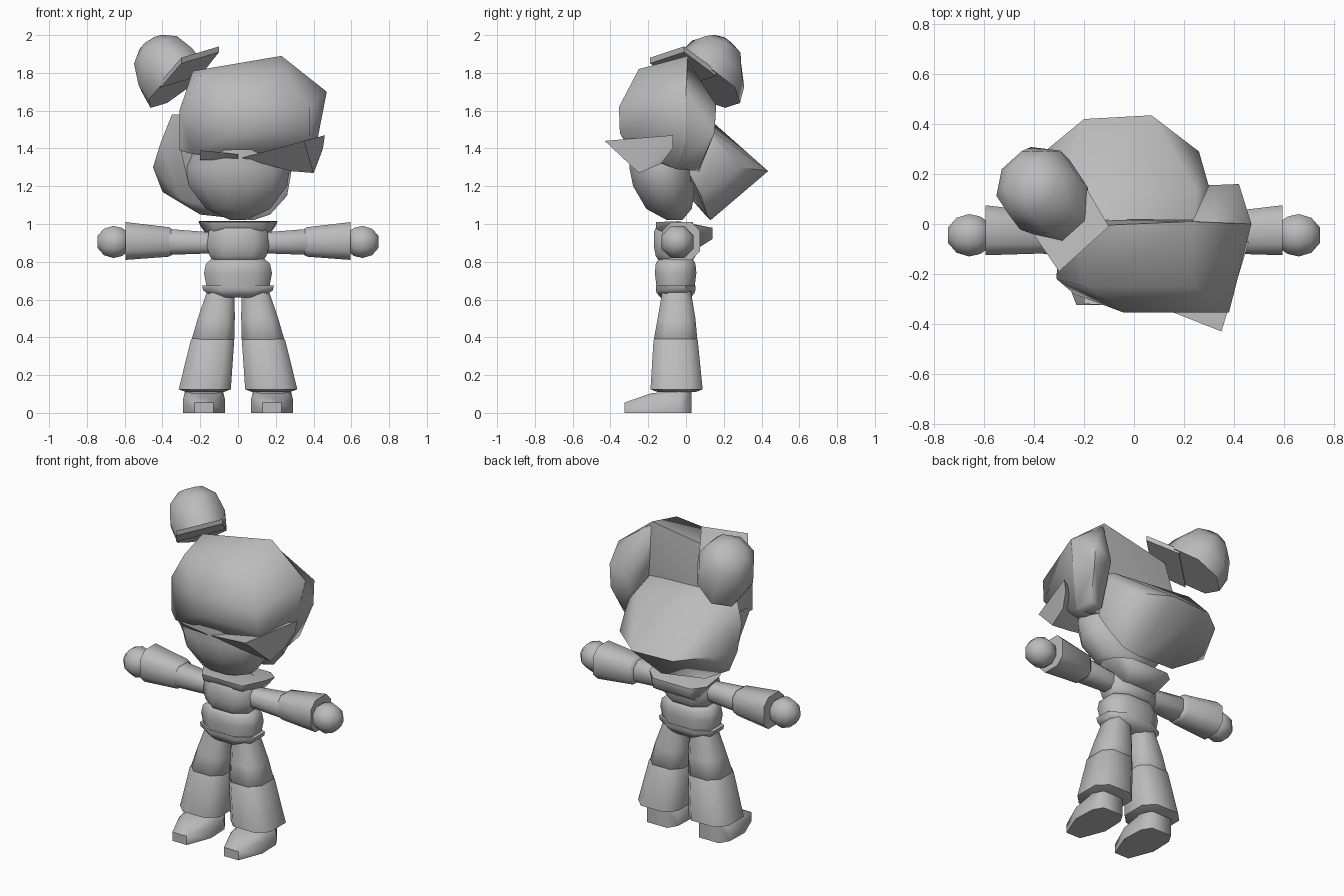
import bpy, bmesh, math
from mathutils import Vector, Matrix

mat = bpy.data.materials.new("plain grey")
mat.diffuse_color = (0.5, 0.5, 0.5, 1)


def finish(name, bm, angle=50):
    bmesh.ops.recalc_face_normals(bm, faces=bm.faces)
    me = bpy.data.meshes.new(name)
    bm.to_mesh(me)
    bm.free()
    me.materials.append(mat)
    ob = bpy.data.objects.new(name, me)
    bpy.context.collection.objects.link(ob)
    bpy.ops.object.select_all(action='DESELECT')
    ob.select_set(True)
    bpy.context.view_layer.objects.active = ob
    bpy.ops.object.shade_smooth_by_angle(angle=math.radians(angle))
    return ob


def hull(name, pts, angle=62):
    bm = bmesh.new()
    for p in pts:
        bm.verts.new(p)
    res = bmesh.ops.convex_hull(bm, input=bm.verts[:])
    junk = {g for g in res["geom_interior"] + res["geom_unused"]
            if isinstance(g, bmesh.types.BMVert) and g.is_valid}
    if junk:
        bmesh.ops.delete(bm, geom=list(junk), context='VERTS')
    return finish(name, bm, angle)


def loft(name, rings, axis='z', n=8, matrix=None, angle=60, power=1.0):
    """rings: (cx, cy, cz, radius a, radius b), joined and capped; power < 1 is squarer"""
    bm = bmesh.new()
    k = 1 / math.cos(math.pi / n)

    def shape(v):
        return math.copysign(abs(k * v) ** power, v)

    loops = []
    for cx, cy, cz, a, b in rings:
        row = []
        for i in range(n):
            t = 2 * math.pi * (i + 0.5) / n
            u, v = a * shape(math.cos(t)), b * shape(math.sin(t))
            off = Vector((u, v, 0)) if axis == 'z' else Vector((0, u, v))
            row.append(bm.verts.new(Vector((cx, cy, cz)) + off))
        loops.append(row)
    for r0, r1 in zip(loops, loops[1:]):
        for i in range(n):
            j = (i + 1) % n
            bm.faces.new((r0[i], r0[j], r1[j], r1[i]))
    bm.faces.new(loops[0])
    bm.faces.new(loops[-1])
    if matrix:
        bm.transform(matrix)
    return finish(name, bm, angle)


def both(pts):
    return [(s * x, y, z) for x, y, z in pts for s in (1, -1)]


# Face
loft("face", [(0, -0.06, 1.02, 0.04, 0.04), (0, -0.09, 1.08, 0.17, 0.12),
              (0, -0.115, 1.2, 0.26, 0.165), (0, -0.125, 1.3, 0.275, 0.175),
              (0, -0.12, 1.45, 0.24, 0.17)], n=12)

# Hair: front mass, bulge behind its left side, back lobe, fringe points
hull("front_hair", [
    (-0.24, -0.01, 1.81), (0.23, 0.01, 1.89), (-0.2, -0.25, 1.78), (0.24, -0.25, 1.82),
    (0.47, 0.0, 1.70), (0.42, 0.0, 1.45), (0.25, 0.02, 1.5),
    (-0.04, -0.355, 1.62), (0.38, -0.355, 1.62), (-0.04, -0.35, 1.48), (0.38, -0.35, 1.48),
    (-0.31, -0.22, 1.6), (-0.31, -0.22, 1.39), (-0.3, 0.0, 1.6), (-0.28, 0.02, 1.4),
    (-0.24, -0.28, 1.37), (0.35, -0.28, 1.38), (0.39, -0.05, 1.29)])
hull("side_hair", [
    (0.23, 0.0, 1.88), (0.47, 0.0, 1.70), (0.42, 0.16, 1.63), (0.42, 0.15, 1.48),
    (0.3, 0.155, 1.55), (0.24, 0.01, 1.6), (0.39, -0.05, 1.29), (0.3, 0.07, 1.28),
    (0.38, 0.07, 1.3), (0.28, -0.05, 1.3)])
hull("back_hair", [
    (-0.35, 0.0, 1.58), (-0.3, 0.13, 1.55), (0.25, 0.13, 1.5), (0.3, 0.15, 1.43),
    (0.24, 0.0, 1.56), (0.26, 0.29, 1.3), (0.07, 0.435, 1.28), (-0.2, 0.42, 1.28),
    (-0.45, 0.13, 1.3), (-0.37, 0.28, 1.3), (-0.4, 0.14, 1.17), (-0.2, 0.1, 1.05),
    (0.08, 0.13, 1.02), (0.17, 0.11, 1.05), (0.26, 0.08, 1.15), (0.28, 0.02, 1.26),
    (-0.41, 0.03, 1.43), (-0.3, 0.03, 1.13)])
hull("large_fringe_point", [
    (0.35, -0.43, 1.44), (0.46, -0.07, 1.47), (0.45, -0.07, 1.40), (0.4, -0.25, 1.27),
    (0.42, -0.13, 1.32), (0.28, -0.25, 1.28), (0.02, -0.3, 1.35), (0.18, -0.34, 1.38)])
hull("small_fringe_point", [
    (-0.2, -0.32, 1.39), (-0.2, -0.27, 1.34), (0.0, -0.33, 1.37), (0.0, -0.29, 1.34)])
hull("side_lock", [
    (-0.31, -0.21, 1.42), (-0.3, -0.05, 1.42), (-0.26, -0.15, 1.2), (-0.25, -0.05, 1.2),
    (-0.24, -0.2, 1.4), (-0.24, -0.05, 1.4)])

# Tilted cap on the head: its local x runs along the visor's edge
up = Vector((-0.51, 0.30, 0.81)).normalized()
across = Vector((0.2, 0.18, 0.06))
across = (across - up * across.dot(up)).normalized()
tilt = Matrix((across, up.cross(across), up)).transposed().to_4x4()
place = Matrix.Translation((-0.33, 0.105, 1.755)) @ tilt
loft("cap_crown", [(0, 0.01, -0.015, 0.145, 0.2), (0, 0.01, 0.08, 0.16, 0.185),
                   (0, 0, 0.19, 0.135, 0.135), (0, 0, 0.25, 0.07, 0.07)], matrix=place)


def on_brim(x, y):
    return 1.94 + 0.63 * (x + 0.1) - 0.37 * (y + 0.01)


hull("cap_visor", [(x, y, on_brim(x, y) + dz) for dz in (-0.03, 0.0)
                   for x, y in ((-0.1, -0.01), (-0.3, -0.19), (-0.41, -0.03), (-0.2, 0.16))], 30)

# Torso
loft("chest", [(0, -0.055, 0.8, 0.13, 0.085), (0, -0.055, 0.83, 0.15, 0.105),
               (0, -0.055, 0.88, 0.165, 0.115), (0, -0.055, 0.96, 0.155, 0.115),
               (0, -0.055, 1.01, 0.12, 0.09)], power=0.8)
loft("waist", [(0, -0.055, 0.66, 0.165, 0.10), (0, -0.055, 0.74, 0.18, 0.11),
               (0, -0.055, 0.79, 0.17, 0.105), (0, -0.055, 0.815, 0.14, 0.09)], power=0.8)
loft("belt", [(0, -0.055, 0.61, 0.12, 0.08), (0, -0.055, 0.635, 0.165, 0.1),
              (0, -0.055, 0.65, 0.185, 0.105), (0, -0.055, 0.675, 0.19, 0.105)], power=0.8)
hull("collar", both([(0.21, -0.04, 1.015), (0.17, -0.05, 0.965), (0.14, -0.16, 1.01),
                     (0.13, -0.16, 0.975), (0.2, 0.08, 0.99), (0.13, 0.14, 0.98),
                     (0.13, 0.14, 0.92), (0.11, 0.06, 0.87)]))

for s, side in ((1, "left"), (-1, "right")):
    # Arm held straight out
    loft(side + "_upper_arm", [(s * 0.13, -0.05, 0.9, 0.055, 0.055),
                               (s * 0.36, -0.045, 0.905, 0.075, 0.068),
                               (s * 0.38, -0.045, 0.905, 0.065, 0.06)], 'x', power=0.8)
    loft(side + "_sleeve", [(s * 0.345, -0.04, 0.905, 0.07, 0.065),
                            (s * 0.365, -0.035, 0.905, 0.083, 0.078),
                            (s * 0.595, -0.025, 0.91, 0.1, 0.1)], 'x', power=0.7)
    loft(side + "_hand", [(s * x, -0.045, 0.905, r, r) for x, r in
                          ((0.58, 0.05), (0.615, 0.075), (0.66, 0.085),
                           (0.71, 0.07), (0.745, 0.03))], 'x')
    # Flared trouser leg
    loft(side + "_thigh", [(s * 0.09, -0.05, 0.65, 0.072, 0.075),
                           (s * 0.115, -0.05, 0.5, 0.098, 0.1),
                           (s * 0.132, -0.055, 0.39, 0.113, 0.115),
                           (s * 0.132, -0.055, 0.375, 0.1, 0.1)], power=0.7)
    loft(side + "_trouser_flare", [(s * 0.132, -0.055, 0.4, 0.105, 0.105),
                                   (s * 0.135, -0.055, 0.385, 0.115, 0.117),
                                   (s * 0.176, -0.05, 0.125, 0.138, 0.138),
                                   (s * 0.175, -0.05, 0.11, 0.1, 0.1)], power=0.65)
    # Shoe with a narrowed toe and rounded heel
    hull(side + "_shoe", [(s * x, y, z) for x, y, z in (
        (0.11, 0.03, 0), (0.25, 0.03, 0), (0.075, -0.03, 0), (0.285, -0.03, 0),
        (0.07, -0.17, 0), (0.29, -0.17, 0), (0.13, -0.325, 0), (0.23, -0.325, 0),
        (0.13, -0.325, 0.055), (0.23, -0.325, 0.055), (0.07, -0.17, 0.075),
        (0.29, -0.17, 0.075), (0.11, -0.18, 0.105), (0.25, -0.18, 0.105),
        (0.08, -0.03, 0.115), (0.28, -0.03, 0.115), (0.11, 0.03, 0.12), (0.25, 0.03, 0.12))])
